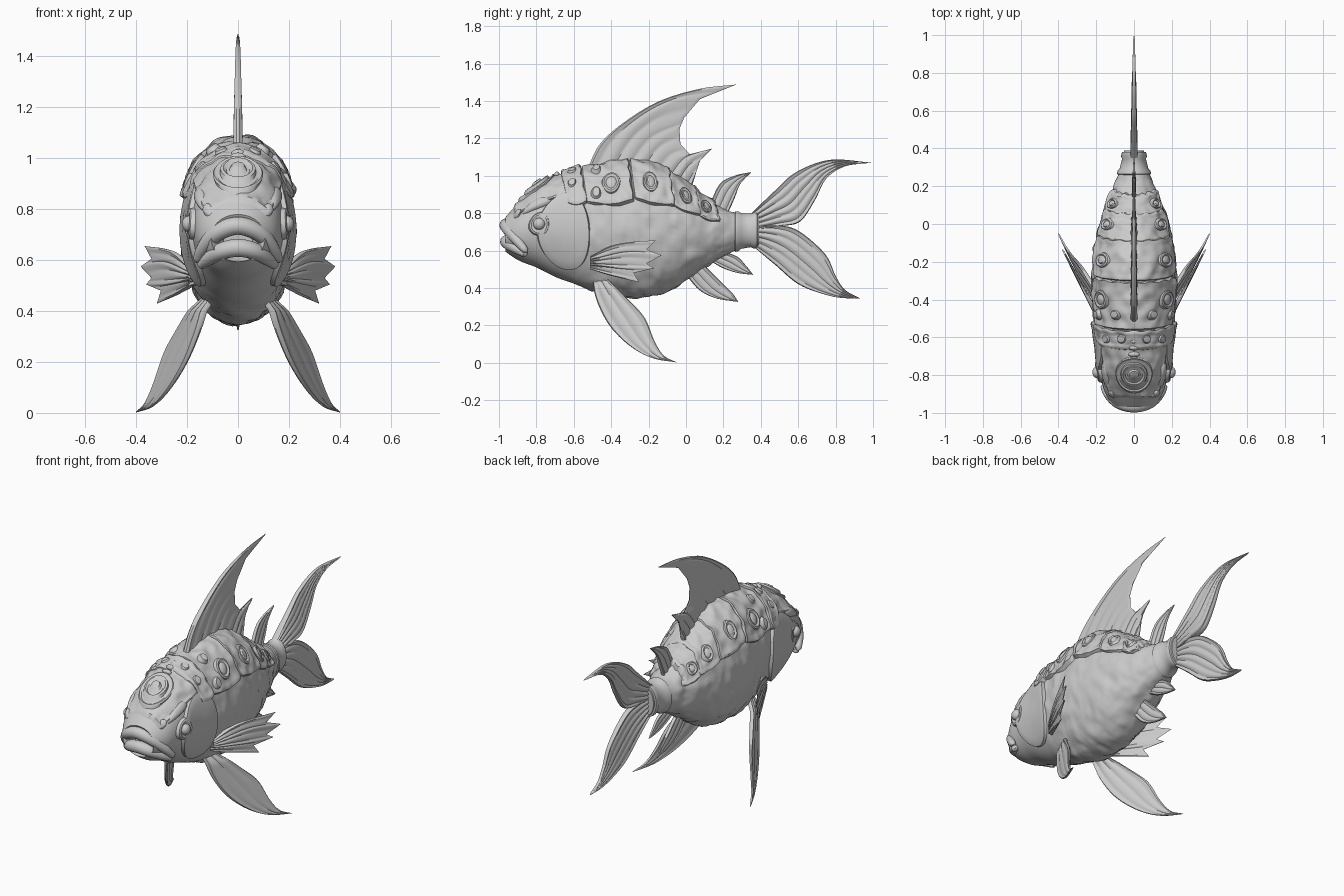
import bpy, bmesh, math
from math import sin, cos, pi, radians
from mathutils import Vector, noise

if "Cube" in bpy.data.objects:
    bpy.data.objects.remove(bpy.data.objects["Cube"])

# Body stations every 0.1 along y from -1.0: (top z, bottom z, half width)
BODY = [(.74, .62, .08), (.85, .55, .15), (.94, .51, .178), (.99, .46, .193),
        (1.025, .422, .205), (1.05, .385, .213), (1.065, .355, .222), (1.075, .345, .225),
        (1.065, .35, .22), (1.025, .38, .207), (.96, .44, .185), (.885, .505, .15),
        (.825, .565, .11), (.795, .615, .07), (.795, .625, .05)]


def spline(pts, t):
    """Catmull-Rom through pts, t counted in points."""
    n = len(pts) - 1
    i = max(0, min(n - 1, int(t)))
    f = t - i
    p1, p2 = Vector(pts[i]), Vector(pts[i + 1])
    p0 = Vector(pts[i - 1]) if i > 0 else 2 * p1 - p2
    p3 = Vector(pts[i + 2]) if i + 2 <= n else 2 * p2 - p1
    return .5 * (2 * p1 + (p2 - p0) * f + (2 * p0 - 5 * p1 + 4 * p2 - p3) * f * f
                 + (3 * p1 - p0 - 3 * p2 + p3) * f ** 3)


def skin(y, a, off=0.0):
    """Point on the body at length y and angle a from the top, pushed out by off."""
    top, bot, w = spline(BODY, (y + 1) * 10)
    h, c = (top - bot) / 2, (top + bot) / 2
    s = math.copysign(abs(sin(a)) ** .96, sin(a))
    n = Vector((h * sin(a), 0, w * cos(a))).normalized()
    return Vector((w * s, y, c + h * cos(a))) + n * off


def mesh_from_grid(name, rows, wrap=False):
    bm = bmesh.new()
    grid = [[bm.verts.new(p) for p in r] for r in rows]
    m = len(rows[0])
    for r0, r1 in zip(grid, grid[1:]):
        for j in range(m if wrap else m - 1):
            k = (j + 1) % m
            bm.faces.new((r0[j], r0[k], r1[k], r1[j]))
    bmesh.ops.remove_doubles(bm, verts=bm.verts, dist=1e-5)
    bmesh.ops.recalc_face_normals(bm, faces=bm.faces)
    me = bpy.data.meshes.new(name)
    bm.to_mesh(me)
    bm.free()
    ob = bpy.data.objects.new(name, me)
    bpy.context.collection.objects.link(ob)
    return ob


def plate(name, y0, y1, half_angle, off, bow=0.0):
    """Armour band over the back with a raised rim and a bowed rear edge."""
    rows, nu, nv = [], 20, 56
    for i in range(nu + 1):
        u, row = i / nu, []
        for j in range(nv + 1):
            v = 2 * j / nv - 1
            d = min(u * (y1 - y0), (1 - u) * (y1 - y0), (1 - abs(v)) * .25)
            rim = .006 * max(0, 1 - abs(d - .018) / .016)
            o = -.015 if d < 1e-6 else off + rim + .006 * u
            shift = bow * (v * v - .3) + .004 * cos(v * 22) * u
            a = v * half_angle * (1 + .06 * sin(u * pi))
            p = skin(y0 + (y1 - y0) * u + shift, a, 0)
            o += .012 * noise.noise(p * 20)
            row.append(skin(p.y, a, o))
        rows.append(row)
    mesh_from_grid(name, rows)


def disc(name, y0, a0, ry, ra, profile, n=40):
    """Round relief on the skin; profile runs (radius, height) from centre to rim."""
    rows = []
    for r, o in profile:
        rows.append([skin(y0 + ry * r * cos(2 * pi * j / n),
                          a0 + ra * r * sin(2 * pi * j / n), o) for j in range(n)])
    mesh_from_grid(name, rows, True)


def fin(name, rays, place, thick, ribs, ns=26, m=8):
    """Ribbed blade spread between rays given as root-to-tip (y, z) points."""
    cols = (len(rays) - 1) * m
    rows = []
    for i in range(ns + 1):
        s, f, b = i / ns, [], []
        for j in range(cols + 1):
            k = min(j // m, len(rays) - 2)
            g = j / m - k
            p = spline(rays[k], s * (len(rays[k]) - 1)).lerp(
                spline(rays[k + 1], s * (len(rays[k + 1]) - 1)), g)
            v = j / cols
            t = thick * (1 - .75 * s) * (.5 + .5 * abs(cos(pi * ribs * v)))
            if j in (0, cols):
                t *= .35
            if i == ns:
                t = .0015
            f.append(place(p[0], p[1], t))
            b.append(place(p[0], p[1], -t))
        rows.append(f + b[::-1])
    mesh_from_grid(name, rows, True)


def tube(name, pts, radius):
    """Soft lip following points, thinner at the ends."""
    rows, n = [], 32
    for i in range(n + 1):
        t = i / n * (len(pts) - 1)
        c = spline(pts, t)
        d = (spline(pts, min(t + .01, len(pts) - 1)) - spline(pts, max(t - .01, 0))).normalized()
        u = d.cross(Vector((0, 0, 1))).normalized()
        w = d.cross(u)
        r = radius * (.45 + .55 * sin(pi * i / n)) if 0 < i < n else .001
        rows.append([c + u * r * cos(2 * pi * j / 14) + w * r * sin(2 * pi * j / 14) for j in range(14)])
    mesh_from_grid(name, rows, True)


def ball(name, loc, scale):
    bpy.ops.mesh.primitive_uv_sphere_add(segments=24, ring_count=14, location=loc)
    bpy.context.object.name = name
    bpy.context.object.scale = scale


# Body with a hollow mouth and gently lumpy scales
rows, N, M = [], 110, 72
for i in range(N + 1):
    y = -.965 + 1.355 * i / N
    row = []
    for j in range(M):
        a = 2 * pi * j / M
        p = skin(y, a)
        fade = max(0, min(1, (y + .65) * 6)) * max(0, min(1, (.3 - y) * 8))
        row.append(skin(y, a, fade * (.011 * noise.noise(p * 15) + .005 * noise.noise(p * 32))))
    rows.append(row)
mouth = [[Vector((p.x * k, -.965 + d, .665 + (p.z - .685) * k)) for p in rows[0]]
         for k, d in ((.001, .06), (.55, .055), (.8, .02))]
tip = [[Vector((0, .39, .71))] * M]
mesh_from_grid("body", mouth + rows + tip, True)

# Lips
for name, r, half, mid in (
        ("upper_lip", .036, [(.165, -.85, .59), (.135, -.90, .65), (.08, -.945, .708)], (0, -.962, .735)),
        ("lower_lip", .036, [(.15, -.85, .575), (.115, -.90, .605), (.065, -.945, .635)], (0, -.958, .648))):
    tube(name, half + [mid] + [(-x, y, z) for x, y, z in half[::-1]], r)

# Armour along the head and back, and the tail collar
plate("head_plate", -.93, -.62, radians(54), .006)
plate("neck_plate", -.66, -.55, radians(66), .016, .04)
plate("back_plate_1", -.56, -.29, radians(66), .01, .03)
plate("back_plate_2", -.30, -.07, radians(64), .014, .03)
plate("back_plate_3", -.09, .07, radians(64), .010, .03)
plate("back_plate_4", .05, .17, radians(66), .010, .03)
rows = [[skin(y, 2 * pi * j / 40, o) for j in range(40)] for y, o in
        ((.255, -.01), (.265, .008), (.28, .011), (.295, .004), (.345, .004), (.36, .012), (.38, .010), (.385, -.02))]
mesh_from_grid("tail_collar", rows, True)

# Ringed forehead ornament
disc("forehead_rings", -.80, 0, .1, radians(30),
     [(0, .036), (.2, .034), (.3, .018), (.42, .018), (.5, .03), (.6, .03), (.68, .014),
      (.8, .014), (.88, .024), (.95, .02), (1, -.005)])

# Nape knobs down the middle
for i in range(4):
    ball("nape_knob", skin(-.69 + .035 * i, 0, .012), (.03 - .004 * i, .014, .016))

# Paired head features, plate bosses and flank details
dome = [(0, .02), (.4, .019), (.7, .014), (.9, .004), (1, -.006)]
for s in (1, -1):
    disc("gill_cover", -.655, s * radians(96), .145, radians(46),
         [(0, .012), (.4, .014), (.7, .015), (.86, .019), (.94, .017), (1, -.01)], 56)
    disc("eye_socket", -.785, s * radians(86), .06, radians(17),
         [(0, .012), (.5, .014), (.7, .02), (.85, .017), (1, -.006)])
    ball("eye", skin(-.785, s * radians(86), .012), (.028, .032, .032))
    disc("brow", -.80, s * radians(55), .085, radians(9), dome)
    disc("nostril", -.9, s * radians(50), .022, radians(9), dome)
    for y, a, r in ((-.40, 46, .055), (-.19, 44, .045), (0, 44, .035), (.11, 44, .03)):
        disc("plate_boss", y, s * radians(a), r, radians(13),
             [(0, .028), (.35, .027), (.5, .02), (.7, .027), (.85, .024), (1, 0)])
    for y, a in ((-.61, 16), (-.61, 40), (-.48, 24), (-.48, 56)):
        disc("neck_boss", y, s * radians(a), .03, radians(8),
             [(0, .032), (.6, .029), (1, .005)], 24)

# Fins on the midline
flat = lambda y, z, n: Vector((n, y, z))
fin("dorsal_fin", [
    [(-.53, 1.03), (-.46, 1.17), (-.325, 1.29), (-.14, 1.4), (.075, 1.465), (.27, 1.488)],
    [(-.44, 1.03), (-.3, 1.24), (-.1, 1.38), (.075, 1.41)],
    [(-.36, 1.03), (-.22, 1.22), (-.01, 1.31)],
    [(-.28, 1.03), (-.16, 1.18), (-.035, 1.25)],
    [(-.2, 1.03), (-.12, 1.13), (-.03, 1.17)],
    [(-.12, 1.0), (-.05, 1.09), (.02, 1.115)],
    [(-.07, .97), (.02, 1.09), (.14, 1.145)],
    [(-.03, .95), (.02, 1.03), (.075, 1.08)],
    [(.02, .92), (.04, .97), (.055, 1.02)]], flat, .02, 8)
fin("rear_dorsal_fin", [[(.12, .83), (.18, .955), (.26, 1.0), (.35, 1.02)],
                        [(.22, .79), (.26, .88), (.29, .955), (.35, 1.02)]], flat, .012, 3, m=24)
fin("anal_fin_front", [[(0, .47), (.07, .39), (.16, .345), (.28, .325)],
                       [(.1, .52), (.2, .42), (.25, .37), (.28, .325)]], flat, .012, 3, m=24)
fin("anal_fin_rear", [[(.12, .55), (.2, .505), (.28, .48), (.36, .47)],
                      [(.18, .6), (.27, .57), (.32, .52), (.36, .47)]], flat, .012, 3, m=24)
fin("tail_upper_lobe", [
    [(.35, .80), (.475, .92), (.59, 1.02), (.77, 1.085), (.995, 1.07)],
    [(.35, .71), (.5, .73), (.61, .755), (.69, .87), (.75, .985), (.85, 1.05), (.995, 1.07)]],
    flat, .02, 5, 36, 48)
fin("tail_lower_lobe", [
    [(.35, .73), (.5, .735), (.61, .70), (.745, .58), (.8, .465), (.85, .39), (.93, .345)],
    [(.35, .63), (.475, .525), (.61, .415), (.79, .353), (.93, .343)]],
    flat, .02, 5, 36, 48)

# Paired side and belly fins
for s in (1, -1):
    fin("pectoral_fin", [
        [(-.51, .57), (-.4, .625), (-.3, .645), (-.16, .655)],
        [(-.51, .555), (-.35, .6), (-.21, .605)],
        [(-.51, .545), (-.3, .585), (-.13, .575)],
        [(-.51, .535), (-.35, .54), (-.21, .53)],
        [(-.51, .525), (-.3, .505), (-.17, .505)],
        [(-.51, .515), (-.4, .5), (-.28, .48)],
        [(-.51, .5), (-.4, .465), (-.25, .43)]],
        lambda y, z, n: Vector((s * (.185 + .53 * (y + .5) + n), y, z)), .016, 6)
    fin("pelvic_fin", [
        [(-.5, .46), (-.48, .34), (-.41, .2), (-.3, .09), (-.18, .025), (-.05, .002)],
        [(-.43, .46), (-.31, .34), (-.22, .24), (-.17, .12), (-.12, .04), (-.05, .002)]],
        lambda y, z, n: Vector((s * (.423 + .45 * y - .17 * z - .5 * max(0, z - .4) + n), y, z)),
        .015, 3, 32, 32)

# Smooth shading with crisp edges
bpy.ops.object.select_all(action='SELECT')
bpy.context.view_layer.objects.active = bpy.data.objects["body"]
bpy.ops.object.shade_smooth_by_angle(angle=radians(40))
